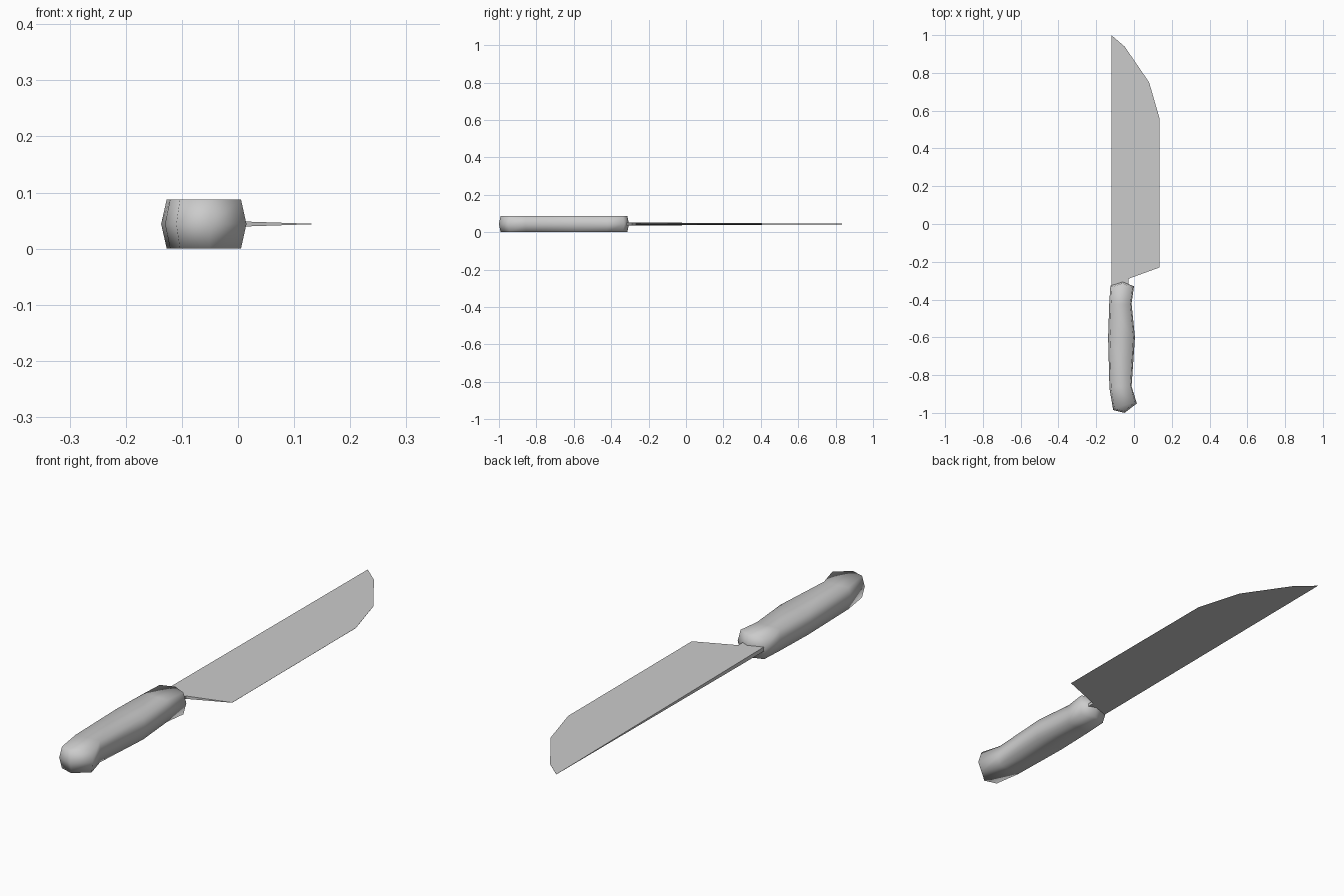
import bpy
import bmesh

if "Cube" in bpy.data.objects:
    bpy.data.objects.remove(bpy.data.objects["Cube"], do_unlink=True)

MID = 0.044  # height of the middle plane


def make_material(name, colour):
    mat = bpy.data.materials.new(name)
    mat.use_nodes = True
    mat.diffuse_color = colour
    mat.node_tree.nodes["Principled BSDF"].inputs["Base Color"].default_value = colour
    return mat


def finish(bm, name, mat, smooth):
    bmesh.ops.recalc_face_normals(bm, faces=bm.faces[:])
    for face in bm.faces:
        face.smooth = smooth
    mesh = bpy.data.meshes.new(name)
    bm.to_mesh(mesh)
    bm.free()
    mesh.materials.append(mat)
    obj = bpy.data.objects.new(name, mesh)
    bpy.context.collection.objects.link(obj)
    return obj


grey = make_material("light grey", (0.6, 0.6, 0.6, 1))

# Handle: left and right outline points in pairs, closed by a point at each end
left = [(-0.11, -0.985), (-0.13, -0.87), (-0.137, -0.6), (-0.131, -0.42), (-0.125, -0.325)]
right = [(0.015, -0.95), (-0.013, -0.86), (0.005, -0.6), (-0.013, -0.42), (0.0, -0.33)]
butt, collar = (-0.05, -1.0), (-0.06, -0.305)
outline = [butt] + right + [collar] + left[::-1]
count, pairs = len(outline), len(right)

bm = bmesh.new()


def handle_ring(z, sx, sy):
    cx, cy = -0.06, -0.65
    return [bm.verts.new((cx + (x - cx) * sx, cy + (y - cy) * sy, z)) for x, y in outline]


rings = [handle_ring(0, 0.87, 0.975), handle_ring(MID, 1, 1), handle_ring(2 * MID, 0.87, 0.975)]
for low, high in zip(rings, rings[1:]):
    for i in range(count):
        j = (i + 1) % count
        bm.faces.new((low[i], low[j], high[j], high[i]))
for ring in (rings[0], rings[2]):
    bm.faces.new((ring[0], ring[1], ring[-1]))
    for i in range(1, pairs):
        bm.faces.new((ring[i], ring[i + 1], ring[count - i - 1], ring[count - i]))
    bm.faces.new((ring[pairs], ring[pairs + 1], ring[pairs + 2]))
finish(bm, "handle", grey, True)

# Blade: thick at the spine, tapering to the cutting edge and to the tip
profile = [(-0.12, -0.36), (-0.03, -0.36), (-0.03, -0.29), (0.135, -0.23),
           (0.135, 0.56), (0.08, 0.75), (-0.05, 0.94), (-0.12, 1.0)]
bm = bmesh.new()
sides = []
for sign in (-1, 1):
    side = []
    for x, y in profile:
        half = 0.0003 if y > -0.25 else 0.0003 + 0.0085 * (0.135 - x) / 0.255
        side.append(bm.verts.new((x, y, MID + sign * half)))
    bm.faces.new(side)
    sides.append(side)
for i in range(len(profile)):
    j = (i + 1) % len(profile)
    bm.faces.new((sides[0][i], sides[0][j], sides[1][j], sides[1][i]))
finish(bm, "blade", grey, False)
